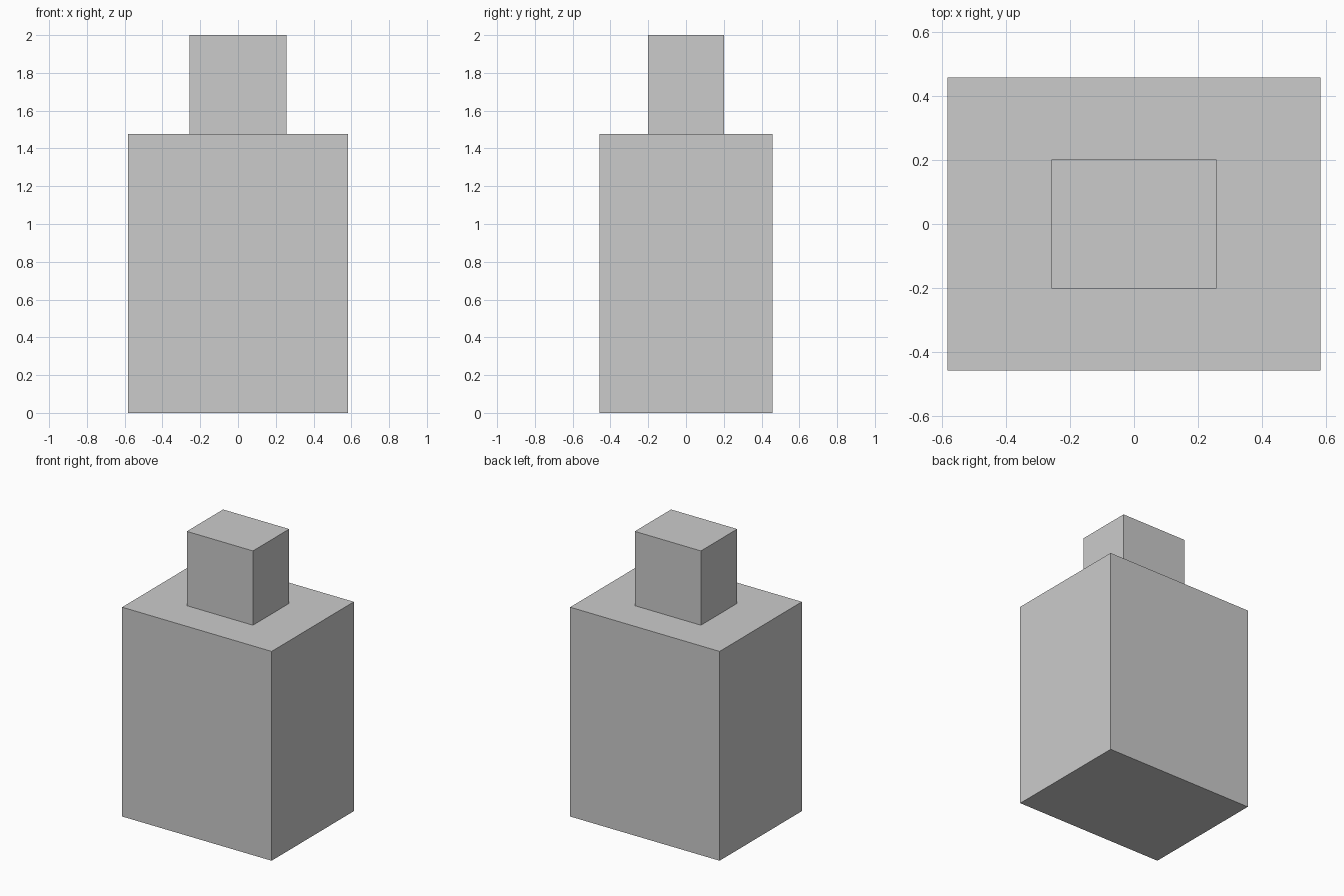
import bpy

if "Cube" in bpy.data.objects:
    bpy.data.objects.remove(bpy.data.objects["Cube"])


def box(name, size, bottom):
    """Axis-aligned box centred on x and y, resting at the given height."""
    bpy.ops.mesh.primitive_cube_add(size=1, location=(0, 0, bottom + size[2] / 2))
    obj = bpy.context.object
    obj.name = name
    obj.scale = size
    bpy.ops.object.transform_apply(location=False, rotation=False, scale=True)
    return obj


SHOULDER = 1.476

# Main block of the bottle
box("bottle_body", (1.166, 0.916, SHOULDER), 0)

# Smaller block on top
box("bottle_cap", (0.516, 0.404, 2 - SHOULDER), SHOULDER)
